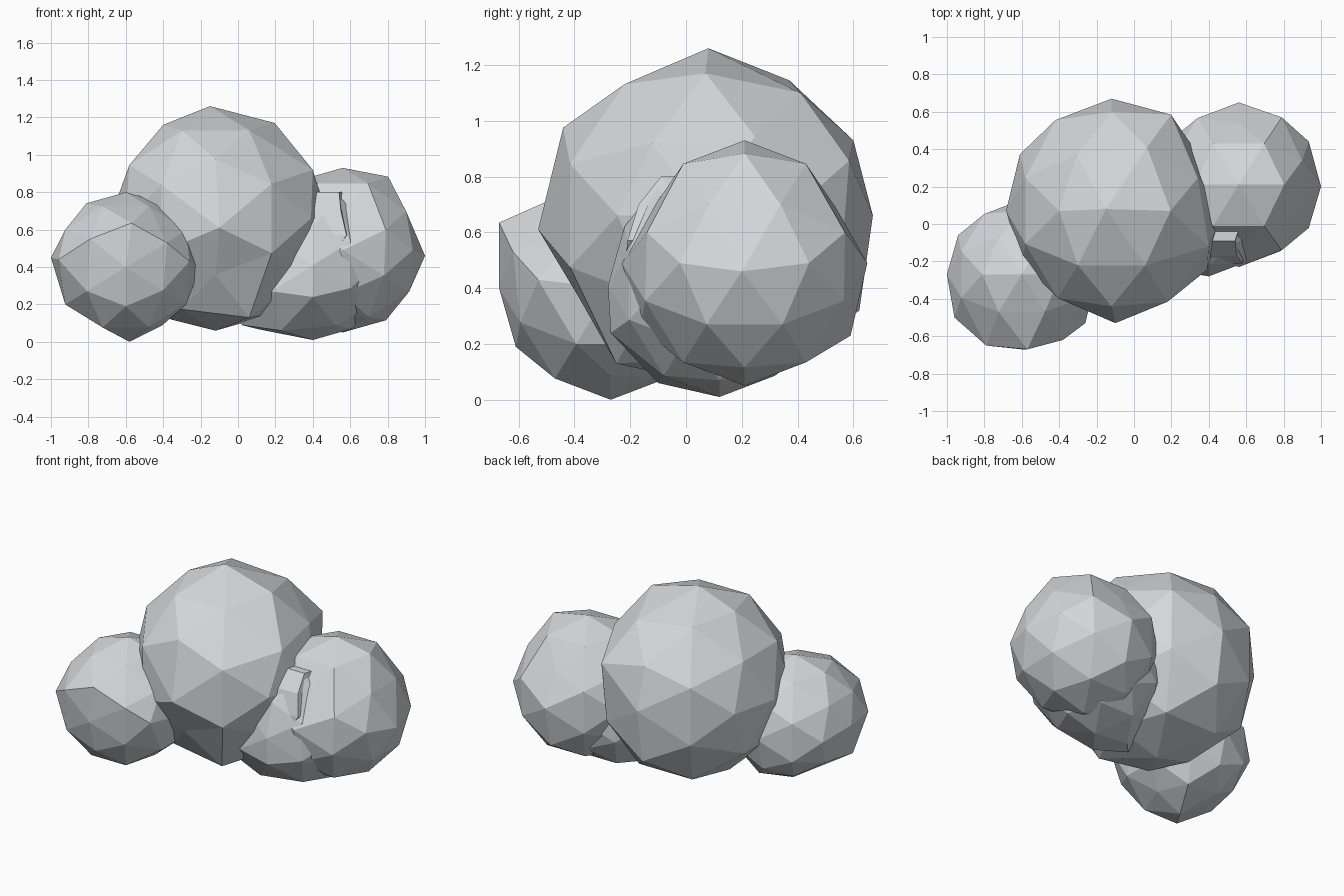
import bpy, bmesh
from itertools import combinations
from mathutils import Vector

if "Cube" in bpy.data.objects:
    bpy.data.objects.remove(bpy.data.objects["Cube"])

P = (1 + 5 ** 0.5) / 2
Q = P + 1

grey = bpy.data.materials.new("cloud_grey")
grey.diffuse_color = (0.66, 0.68, 0.70, 1)
grey.use_nodes = True
grey.node_tree.nodes["Principled BSDF"].inputs["Base Color"].default_value = grey.diffuse_color


def finish(bm, name):
    """Turn a bmesh into a flat-shaded grey object."""
    bmesh.ops.recalc_face_normals(bm, faces=bm.faces[:])
    mesh = bpy.data.meshes.new(name)
    bm.to_mesh(mesh)
    bm.free()
    mesh.materials.append(grey)
    bpy.context.collection.objects.link(bpy.data.objects.new(name, mesh))


def puff(name, centre, radius, bumps=()):
    """Axis-aligned 80-sided ball. Each bump takes the corner nearest a direction
    and either scales it in or out (number) or moves it to a point (triple)."""
    corners = []
    for a in (-1, 1):
        for b in (-P, P):
            corners += [Vector((a, 0, b)), Vector((0, b, a)), Vector((b, a, 0))]
    mids = [p + q for p, q in combinations(corners, 2) if (p - q).length < 2.1]
    bm = bmesh.new()
    for p in corners + mids:
        bm.verts.new(p.normalized())
    bmesh.ops.convex_hull(bm, input=bm.verts[:])
    centre = Vector(centre)
    verts = [(v, v.co.copy()) for v in bm.verts]
    for v, base in verts:
        v.co = base * radius + centre
    for direction, change in bumps:
        d = Vector(direction)
        v, base = max(verts, key=lambda pair: pair[1].dot(d))
        if isinstance(change, tuple):
            v.co = change
        else:
            v.co = base * radius * change + centre
    finish(bm, name)


# Main cloud puffs
puff("main_puff", (-0.12, 0.07, 0.66), 0.60, [
    ((0, 0, 1), (-0.15, 0.08, 1.26)), ((-1, 0, P), (-0.40, 0.07, 1.16)),
    ((-Q, 1, P), 0.95), ((-Q, -1, P), 0.95),
    ((1, -P, Q), 0.97), ((-1, -P, Q), 0.97),
    ((0, P, 1), (-0.12, 0.60, 0.93)), ((1, P, Q), (0.07, 0.41, 1.10)),
    ((0, -1, 0), (-0.10, -0.53, 0.61)),
    ((-1, 0, 0), 0.94), ((-P, 1, 0), 0.96), ((-P, -1, 0), (-0.60, -0.20, 0.66)),
    ((-P, -Q, 1), 0.96), ((-P, -Q, -1), 0.96),
    ((P, Q, 1), 1.06), ((P, 1, 0), 0.92), ((Q, 1, P), 0.95),
    ((Q, -1, P), (0.40, -0.12, 0.92)),
    ((0, -P, -1), (-0.12, -0.38, 0.36)), ((1, -P, -Q), (0.06, -0.25, 0.13)),
    ((-1, 0, -P), (-0.36, 0.07, 0.12)),
    ((0, P, -1), 1.08), ((1, P, -Q), 1.03), ((-1, P, -Q), 1.03)])

puff("left_puff", (-0.60, -0.27, 0.40), 0.40, [
    ((0, -P, 1), (-0.57, -0.67, 0.635)), ((-P, -Q, 1), (-0.79, -0.65, 0.55)),
    ((P, -Q, 1), (-0.38, -0.62, 0.53)), ((-P, -1, 0), (-0.96, -0.50, 0.44)),
    ((P, -1, 0), (-0.26, -0.53, 0.43)), ((-1, 0, 0), (-1.0, -0.27, 0.45)),
    ((0, 0, -1), (-0.58, -0.27, 0.0)),
    ((-1, 0, -P), 0.82), ((1, 0, -P), 0.92), ((-P, -Q, -1), 1.04),
    ((-Q, 1, -P), 0.90), ((-1, P, -Q), 0.90)])

puff("right_puff", (0.56, 0.21, 0.49), 0.44, [
    ((1, 0, 0), (1.0, 0.20, 0.46)), ((0, -P, 1), 0.87), ((0, P, 1), 0.87),
    ((1, 0, P), 1.05), ((Q, 1, P), 0.95), ((Q, -1, P), 0.95),
    ((0, P, -1), (0.56, 0.59, 0.23)), ((P, Q, 1), (0.79, 0.57, 0.60)),
    ((P, -Q, 1), (0.79, -0.14, 0.60))])

puff("lower_puff", (0.40, 0.12, 0.41), 0.40, [
    ((1, -P, Q), 1.12), ((0, -P, -1), (0.40, -0.27, 0.24)),
    ((-P, -Q, -1), (0.18, -0.24, 0.27)), ((-1, 0, -P), (0.12, 0.08, 0.065)),
    ((-1, -P, -Q), (0.23, -0.10, 0.06)), ((-Q, -1, -P), (0.02, -0.03, 0.09))])

# Narrow ridge in the crease beside the right puff: (z, left x, right x, front y)
levels = [
    (0.45, 0.34, 0.52, -0.22),
    (0.57, 0.37, 0.61, -0.21),
    (0.70, 0.40, 0.58, -0.17),
    (0.80, 0.42, 0.57, -0.09),
]
bm = bmesh.new()
rings = []
for z, left, right, front in levels:
    section = [(left, 0.0), (left, front), (right - 0.03, front), (right, 0.0)]
    rings.append([bm.verts.new((x, y, z)) for x, y in section])
for low, high in zip(rings, rings[1:]):
    for i in range(4):
        j = (i + 1) % 4
        bm.faces.new((low[i], low[j], high[j], high[i]))
bm.faces.new(rings[0][::-1])
bm.faces.new(rings[-1])
bmesh.ops.triangulate(bm, faces=bm.faces[:])
finish(bm, "crease_ridge")
